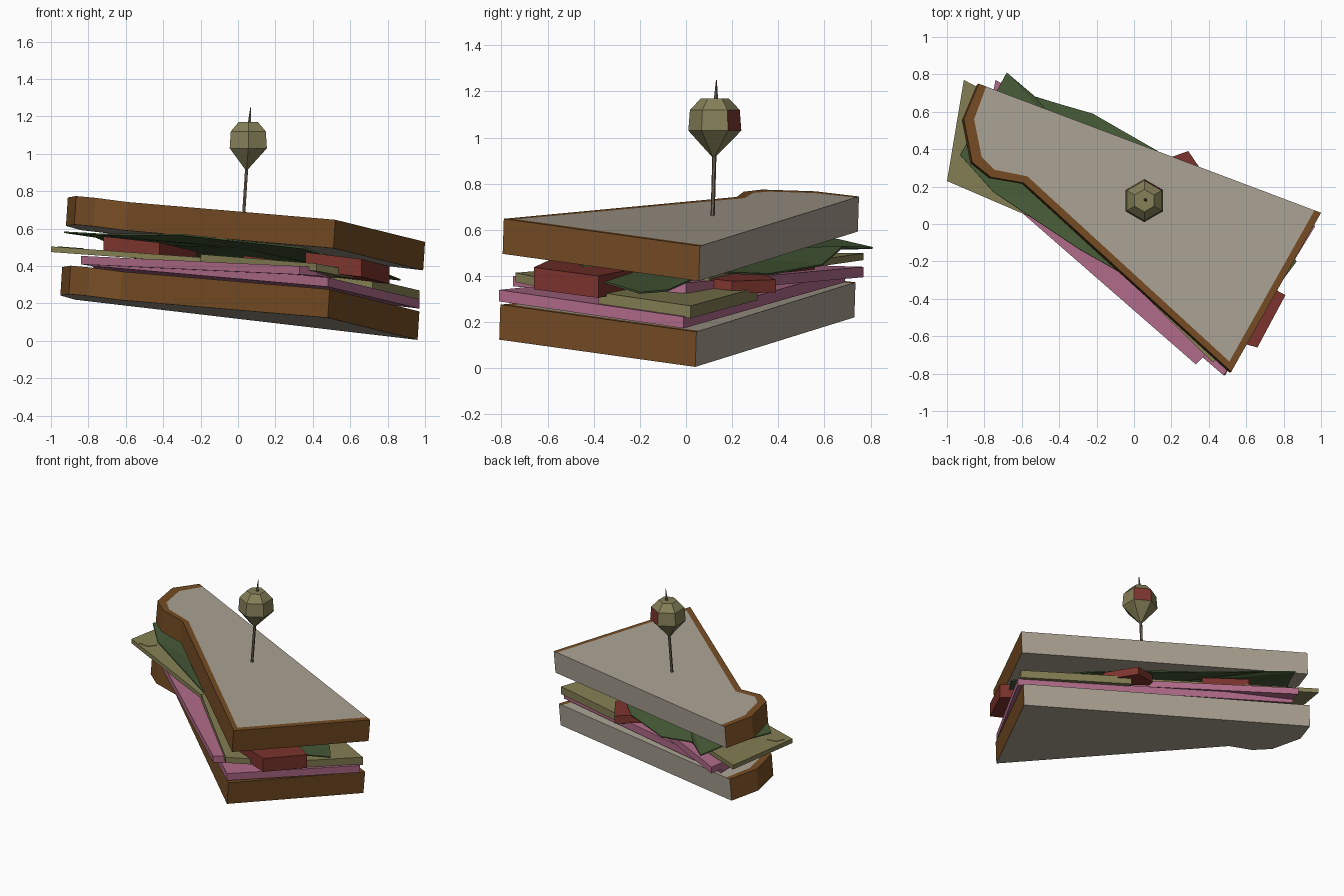
import bpy, bmesh, math
from mathutils import Vector

cube = bpy.data.objects.get("Cube")
if cube:
    bpy.data.objects.remove(cube, do_unlink=True)


def material(name, rgb):
    col = [((c / 255 + 0.055) / 1.055) ** 2.4 for c in rgb] + [1]
    m = bpy.data.materials.new(name)
    m.use_nodes = True
    m.diffuse_color = col
    m.node_tree.nodes["Principled BSDF"].inputs["Base Color"].default_value = col
    return m


BREAD = material("bread", (172, 163, 148))
CRUST = material("crust", (118, 77, 36))
HAM = material("ham", (178, 108, 138))
CHEESE = material("cheese", (133, 128, 84))
LETTUCE = material("lettuce", (72, 92, 56))
TOMATO = material("tomato", (125, 52, 45))
OLIVE = material("olive", (133, 128, 88))
WOOD = material("wood", (115, 105, 88))


def finish(name, bm, *mats):
    bmesh.ops.recalc_face_normals(bm, faces=bm.faces)
    me = bpy.data.meshes.new(name)
    bm.to_mesh(me)
    bm.free()
    for m in mats:
        me.materials.append(m)
    ob = bpy.data.objects.new(name, me)
    bpy.context.collection.objects.link(ob)
    return ob


def tilt(x, y):
    """Height of the sloping top of the sandwich."""
    return 0.673 - 0.14 * x - 0.06 * y


def slab(name, outline, top, thick, mat):
    """Flat slice: top is an offset from the slope, or a height function."""
    height = top if callable(top) else lambda x, y: tilt(x, y) + top
    bm = bmesh.new()
    up = [bm.verts.new((x, y, height(x, y))) for x, y in outline]
    low = [bm.verts.new(v.co - Vector((0, 0, thick))) for v in up]
    bm.faces.new(up)
    bm.faces.new(low[::-1])
    for i in range(len(up)):
        j = (i + 1) % len(up)
        bm.faces.new((up[i], up[j], low[j], low[i]))
    return finish(name, bm, mat)


# Bread: crust rim and sides, plain crumb on the long cut side
OUTER = [(-.83, .75), (-.91, .56), (-.865, .33), (-.765, .25), (-.59, .22), (.52, -.79), (1, .06)]
INNER = [(-.79, .735), (-.855, .56), (-.815, .36), (-.745, .29), (-.57, .255), (.51, -.735), (.965, .073)]


def bread(name, shift):
    bm = bmesh.new()
    shift = Vector(shift)
    rings = []
    for outline, drop in ((INNER, 0), (OUTER, 0), (OUTER, 1)):
        rings.append([bm.verts.new(Vector((x, y, tilt(x, y))) + shift - drop * Vector((.01, .005, .152)))
                      for x, y in outline])
    inner, outer, low = rings
    n = len(outer)
    bm.faces.new(inner)
    bm.faces.new(low[::-1])
    for i in range(n - 1):
        for a, b in ((inner, outer), (outer, low)):
            bm.faces.new((a[i], a[i + 1], b[i + 1], b[i])).material_index = 1
    bm.faces.new((outer[-1], outer[0], low[0], low[-1]))
    bm.faces.new((inner[-1], inner[0], outer[0], outer[-1]))
    return finish(name, bm, BREAD, CRUST)


bread("top_bread", (0, 0, 0))
bread("bottom_bread", (-.03, -.015, -.372))

# Ham slices
slab("lower_ham", [(.48, -.81), (.97, -.01), (-.76, .69), (-.78, .27)], -.315, .05, HAM)
slab("upper_ham", [(.33, -.75), (.42, -.66), (.6, 0), (-.74, .77), (-.84, .27)],
     lambda x, y: .407 - .062 * x - .0175 * y, .045, HAM)

# Cheese slices
def cheese_height(x, y):
    return .432 - .073 * x


slab("left_cheese", [(-1, .23), (.3, -.33), (.4, .1), (-.91, .77)], cheese_height, .03, CHEESE)
slab("front_cheese", [(-.2, -.13), (.42, -.74), (.62, -.55), (0, .1)], -.245, .04, CHEESE)
slab("right_cheese", [(.97, .02), (.72, -.38), (.05, -.1), (.28, .31)], -.266, .054, CHEESE)
hole = [(-.895 + .07 * math.cos(k * math.pi / 3), .265 + .06 * math.sin(k * math.pi / 3)) for k in range(6)]
slab("cheese_hole", hole, lambda x, y: cheese_height(x, y) + .003, .006, CHEESE)

# Tomato chunks
slab("left_tomato", [(-.72, .25), (-.42, .1), (-.22, .42), (-.5, .56)], -.2, .08, TOMATO)
slab("right_tomato", [(.66, -.66), (.81, -.38), (.47, -.2), (.36, -.58)], -.183, .095, TOMATO)
slab("back_tomato", [(.29, .39), (.42, .2), (.25, -.25), (.03, -.2), (.12, .33)], -.225, .055, TOMATO)

# Lettuce: a crumpled thin leaf fanned from its middle
LEAF = [(-.93, .37, .585), (-.75, .17, .575), (-.3, -.13, .572), (.35, -.5, .5), (.72, -.4, .39),
        (.87, -.2, .33), (.78, -.08, .34), (.45, .1, .42), (.18, .36, .41), (-.22, .59, .45),
        (-.53, .68, .53), (-.68, .81, .525), (-.76, .66, .56)]
bm = bmesh.new()
mid = bm.verts.new((0, .05, .505))
rim = [bm.verts.new(p) for p in LEAF]
for a, b in zip(rim, rim[1:] + rim[:1]):
    bm.faces.new((mid, a, b))
leaf = finish("lettuce", bm, LETTUCE)
mod = leaf.modifiers.new("thickness", "SOLIDIFY")
mod.thickness = .008

# Olive: six-sided rings down to a point, with a red stuffing face
bm = bmesh.new()
centre = Vector((.055, .125, 0))
rings = []
for r, z in ((.06, 1.17), (.108, 1.12), (.115, 1.03)):
    rings.append([bm.verts.new(centre + Vector((r * math.cos(a), r * math.sin(a), z)))
                  for a in (math.radians(30 + 60 * k) for k in range(6))])
tip = bm.verts.new((.045, .12, .908))
bm.faces.new(rings[0])
for i in range(6):
    j = (i + 1) % 6
    for a, b in zip(rings, rings[1:]):
        face = bm.faces.new((a[i], a[j], b[j], b[i]))
        if i == 0 and b is rings[2]:
            stuffing = face
    bm.faces.new((rings[2][i], rings[2][j], tip))
bmesh.ops.inset_individual(bm, faces=[stuffing], thickness=.012)
stuffing.material_index = 1
finish("olive", bm, OLIVE, TOMATO)

# Cocktail stick: straight shaft and a pointed tip
def stick(name, start, end, r1, r2):
    start, end = Vector(start), Vector(end)
    axis = end - start
    bm = bmesh.new()
    bmesh.ops.create_cone(bm, cap_ends=True, segments=6, radius1=r1, radius2=r2, depth=axis.length)
    ob = finish(name, bm, WOOD)
    ob.location = (start + end) / 2
    ob.rotation_euler = axis.to_track_quat("Z", "Y").to_euler()


stick("stick_shaft", (.028, .115, .64), (.062, .13, 1.17), .009, .009)
stick("stick_tip", (.062, .13, 1.17), (.068, .132, 1.25), .009, .002)
